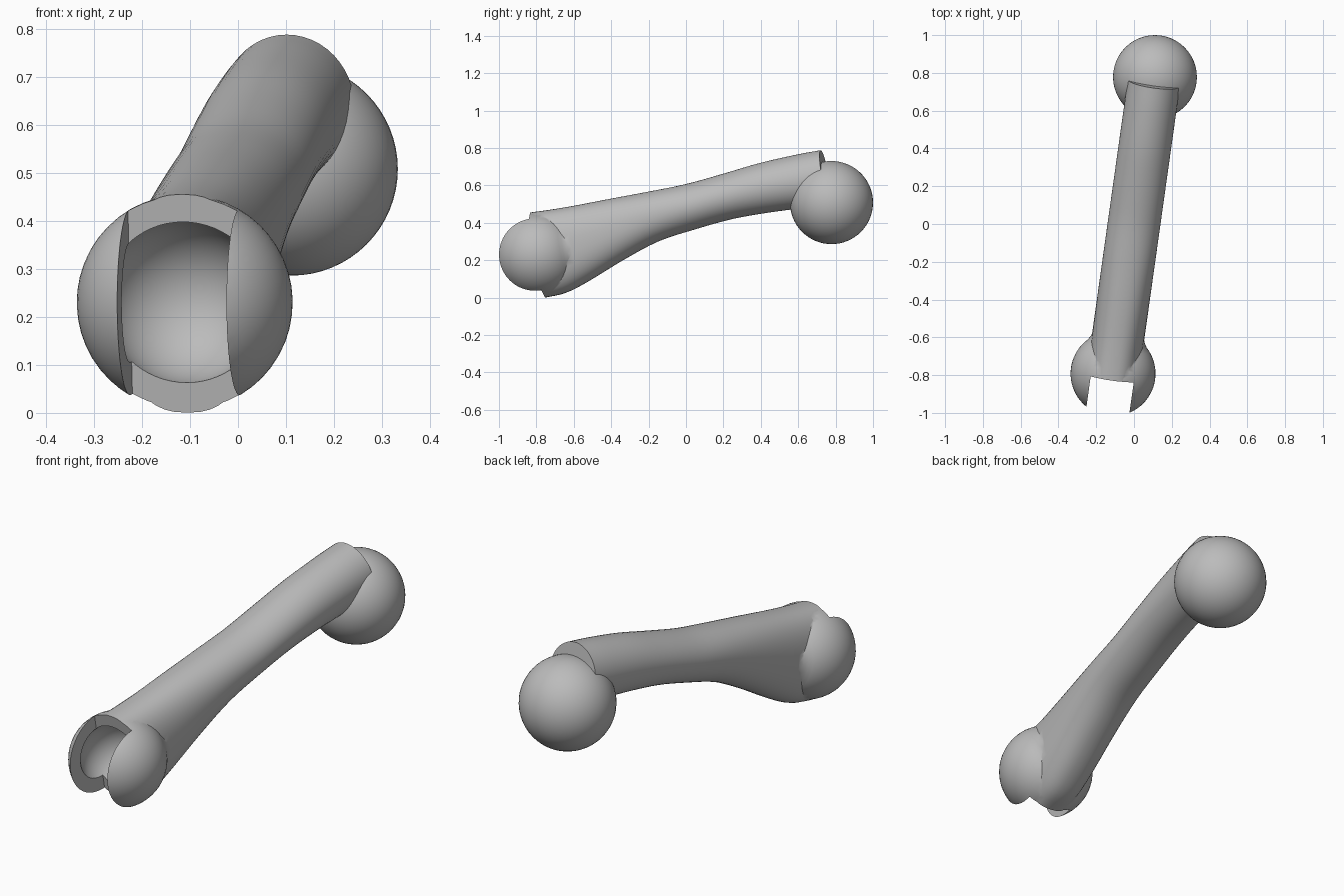
import bpy, bmesh, math
from mathutils import Matrix, Vector

cube = bpy.data.objects.get("Cube")
if cube:
    bpy.data.objects.remove(cube)

grey = bpy.data.materials.new("plain grey")
grey.use_nodes = True
grey.diffuse_color = (0.5, 0.5, 0.5, 1)
grey.node_tree.nodes["Principled BSDF"].inputs["Base Color"].default_value = (0.5, 0.5, 0.5, 1)

# The link runs front to back, turned sideways and sloping upward
turn = Matrix.Rotation(math.radians(-8), 4, 'Z')
slope = Matrix.Rotation(math.radians(10), 4, 'X')
socket_centre = Vector((-0.111, -0.792, 0.23))
ball_centre = Vector((0.111, 0.778, 0.508))
socket_frame = Matrix.Translation(socket_centre) @ turn @ slope
HALF_WIDTH = 0.139


def make(name, bm, frame):
    bmesh.ops.recalc_face_normals(bm, faces=bm.faces)
    mesh = bpy.data.meshes.new(name)
    bm.to_mesh(mesh)
    bm.free()
    mesh.transform(frame)
    obj = bpy.data.objects.new(name, mesh)
    bpy.context.collection.objects.link(obj)
    mesh.materials.append(grey)
    return obj


def loft(rings):
    bm = bmesh.new()
    loops = [[bm.verts.new(p) for p in ring] for ring in rings]
    n = len(loops[0])
    for a, b in zip(loops, loops[1:]):
        for i in range(n):
            j = (i + 1) % n
            bm.faces.new((a[i], a[j], b[j], b[i]))
    bm.faces.new(loops[0][::-1])
    bm.faces.new(loops[-1])
    return bm


def sphere(radius):
    bm = bmesh.new()
    bmesh.ops.create_uvsphere(bm, u_segments=48, v_segments=32, radius=radius)
    return bm


def select_only(obj):
    bpy.ops.object.select_all(action='DESELECT')
    obj.select_set(True)
    bpy.context.view_layer.objects.active = obj


def carve(obj, other, operation):
    mod = obj.modifiers.new(other.name, 'BOOLEAN')
    mod.object, mod.operation, mod.solver = other, operation, 'EXACT'
    select_only(obj)
    bpy.ops.object.modifier_apply(modifier=mod.name)
    bpy.data.objects.remove(other)


def smooth_path(points, steps=4):
    pts = [Vector(p) for p in points]
    pts = [2 * pts[0] - pts[1]] + pts + [2 * pts[-1] - pts[-2]]
    out = []
    for a, b, c, d in zip(pts, pts[1:], pts[2:], pts[3:]):
        for k in range(steps):
            t = k / steps
            out.append(0.5 * (2 * b + (c - a) * t + (2 * a - 5 * b + 4 * c - d) * t * t
                              + (3 * b - a - 3 * c + d) * t ** 3))
    return out + [pts[-2]]


# Shaft: top and bottom outline points (distance, height) at each station
stations = [
    (-.84, .455, -.76, .0), (-.72, .472, -.65, .025), (-.6, .492, -.53, .085),
    (-.4, .53, -.34, .2), (-.2, .567, -.15, .3), (0, .607, .05, .365),
    (.2, .662, .25, .42), (.4, .72, .45, .455), (.6, .765, .645, .48),
    (.727, .788, .78, .495)]
SIDES = 48
rings = []
for st in smooth_path(stations):
    top, bottom = Vector((0, st[0], st[1])), Vector((0, st[2], st[3]))
    # squarer toward the socket, round toward the ball
    power = 2 / (2 + 0.6 * max(0, -st[0]))
    ring = []
    for i in range(SIDES):
        a = 2 * math.pi * i / SIDES
        u = math.copysign(abs(math.cos(a)) ** power, math.cos(a))
        h = math.copysign(abs(math.sin(a)) ** power, math.sin(a))
        p = (top + bottom) / 2 + (top - bottom) / 2 * h
        p.x = HALF_WIDTH * u
        ring.append(p)
    rings.append(ring)
body = make("shaft_and_socket", loft(rings), turn)

# Socket shell: round front flowing into a narrow neck
R = 0.225
angles = [math.radians(3 + 132 * i / 26) for i in range(27)]
profile = [(-R * math.cos(a), R * math.sin(a)) for a in angles]
profile += [(.178, .147), (.2, .139), (.23, .133)]
shell = [[(r * math.cos(2 * math.pi * i / SIDES), s, r * math.sin(2 * math.pi * i / SIDES))
          for i in range(SIDES)] for s, r in profile]
carve(body, make("socket_shell", loft(shell), socket_frame), 'UNION')

# Slot between the cheeks
bm = bmesh.new()
bmesh.ops.create_cube(bm, size=1)
bmesh.ops.scale(bm, verts=bm.verts, vec=(0.23, 0.5, 0.8))
bmesh.ops.translate(bm, verts=bm.verts, vec=(0, -0.248, 0))
carve(body, make("slot_cutter", bm, socket_frame), 'DIFFERENCE')

# Round cavity of the socket
carve(body, make("cavity_cutter", sphere(0.17), socket_frame), 'DIFFERENCE')

# Ball at the far end
ball = make("ball", sphere(0.222), Matrix.Translation(ball_centre))

for obj in (body, ball):
    select_only(obj)
    bpy.ops.object.shade_smooth_by_angle(angle=math.radians(35))
